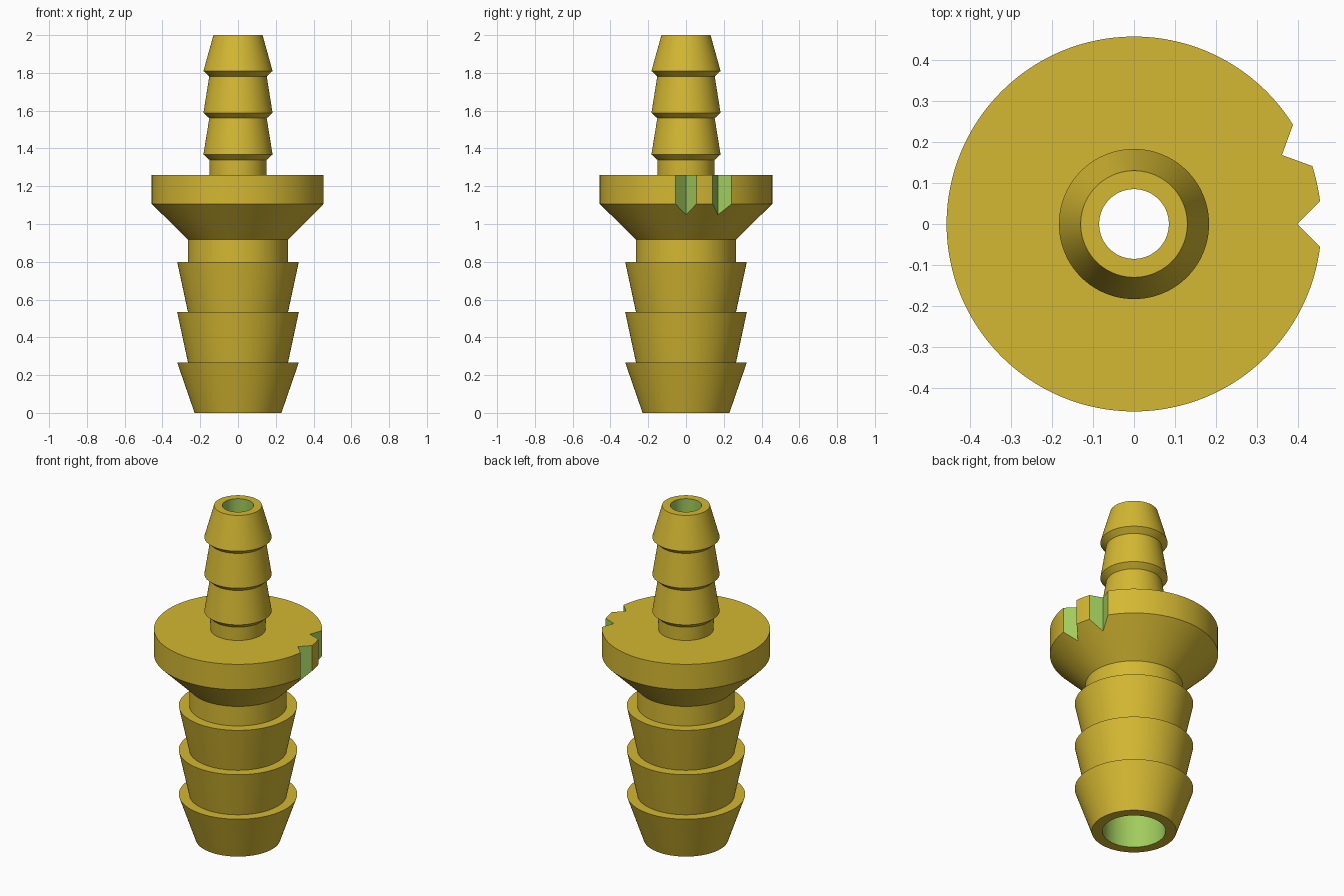
import bpy, bmesh, math

if "Cube" in bpy.data.objects:
    bpy.data.objects.remove(bpy.data.objects["Cube"])

SEGMENTS = 128


def material(name, srgb):
    m = bpy.data.materials.new(name)
    lin = [((c / 255 + 0.055) / 1.055) ** 2.4 for c in srgb]
    m.diffuse_color = (*lin, 1)
    m.use_nodes = True
    m.node_tree.nodes["Principled BSDF"].inputs["Base Color"].default_value = m.diffuse_color
    return m


yellow = material("mustard yellow", (212, 184, 50))
green = material("cut green", (160, 204, 92))


def make_object(name, bm, mats):
    bmesh.ops.recalc_face_normals(bm, faces=bm.faces)
    me = bpy.data.meshes.new(name)
    bm.to_mesh(me)
    bm.free()
    for m in mats:
        me.materials.append(m)
    ob = bpy.data.objects.new(name, me)
    bpy.context.collection.objects.link(ob)
    return ob


# Lower wide barbs, neck, flange, then upper narrow barbs (radius, height)
outer = [(0.23, 0)]
for z in (0.267, 0.534, 0.80):
    outer += [(0.322, z), (0.265, z)]
outer += [(0.265, 0.917), (0.457, 1.107), (0.457, 1.259), (0.15, 1.259)]
for z in (1.34, 1.56, 1.782):
    outer += [(0.152, z), (0.183, z + 0.028)]
outer += [(0.13, 2.0)]
# Stepped bore: narrow at the top, tapering to wide at the bottom
bore = [(0.085, 2.0), (0.085, 1.259), (0.172, 0.917), (0.172, 0)]
profile = outer + bore

# Revolve the closed profile; bore faces are green
bm = bmesh.new()
rings = []
for r, z in profile:
    rings.append([bm.verts.new((r * math.cos(a), r * math.sin(a), z))
                  for a in (2 * math.pi * i / SEGMENTS for i in range(SEGMENTS))])
for k, ring in enumerate(rings):
    nxt = rings[(k + 1) % len(rings)]
    for i in range(SEGMENTS):
        j = (i + 1) % SEGMENTS
        f = bm.faces.new((ring[i], ring[j], nxt[j], nxt[i]))
        f.material_index = int(len(outer) <= k < len(profile) - 1)
body = make_object("hose_fitting", bm, [yellow, green])


# V-shaped notches through the flange rim
def notch_cutter(angle):
    bm = bmesh.new()
    c, s = math.cos(angle), math.sin(angle)
    pts = [(0.398, 0), (0.598, -0.2), (0.598, 0.2)]
    base = [bm.verts.new((x * c - y * s, x * s + y * c, 0.95)) for x, y in pts]
    face = bm.faces.new(base)
    up = bmesh.ops.extrude_face_region(bm, geom=[face])["geom"]
    bmesh.ops.translate(bm, vec=(0, 0, 0.4),
                        verts=[v for v in up if isinstance(v, bmesh.types.BMVert)])
    ob = make_object("notch_cutter", bm, [green])
    ob.hide_render = True
    return ob


bpy.context.view_layer.objects.active = body
for deg in (0, 25):
    cutter = notch_cutter(math.radians(deg))
    mod = body.modifiers.new("notch", 'BOOLEAN')
    mod.operation = 'DIFFERENCE'
    mod.solver = 'EXACT'
    mod.material_mode = 'TRANSFER'
    mod.object = cutter
    bpy.ops.object.modifier_apply(modifier=mod.name)
    bpy.data.objects.remove(cutter)

# Smooth round walls, keep the barb edges crisp
bpy.ops.object.select_all(action='DESELECT')
body.select_set(True)
bpy.ops.object.shade_smooth_by_angle(angle=math.radians(12))
